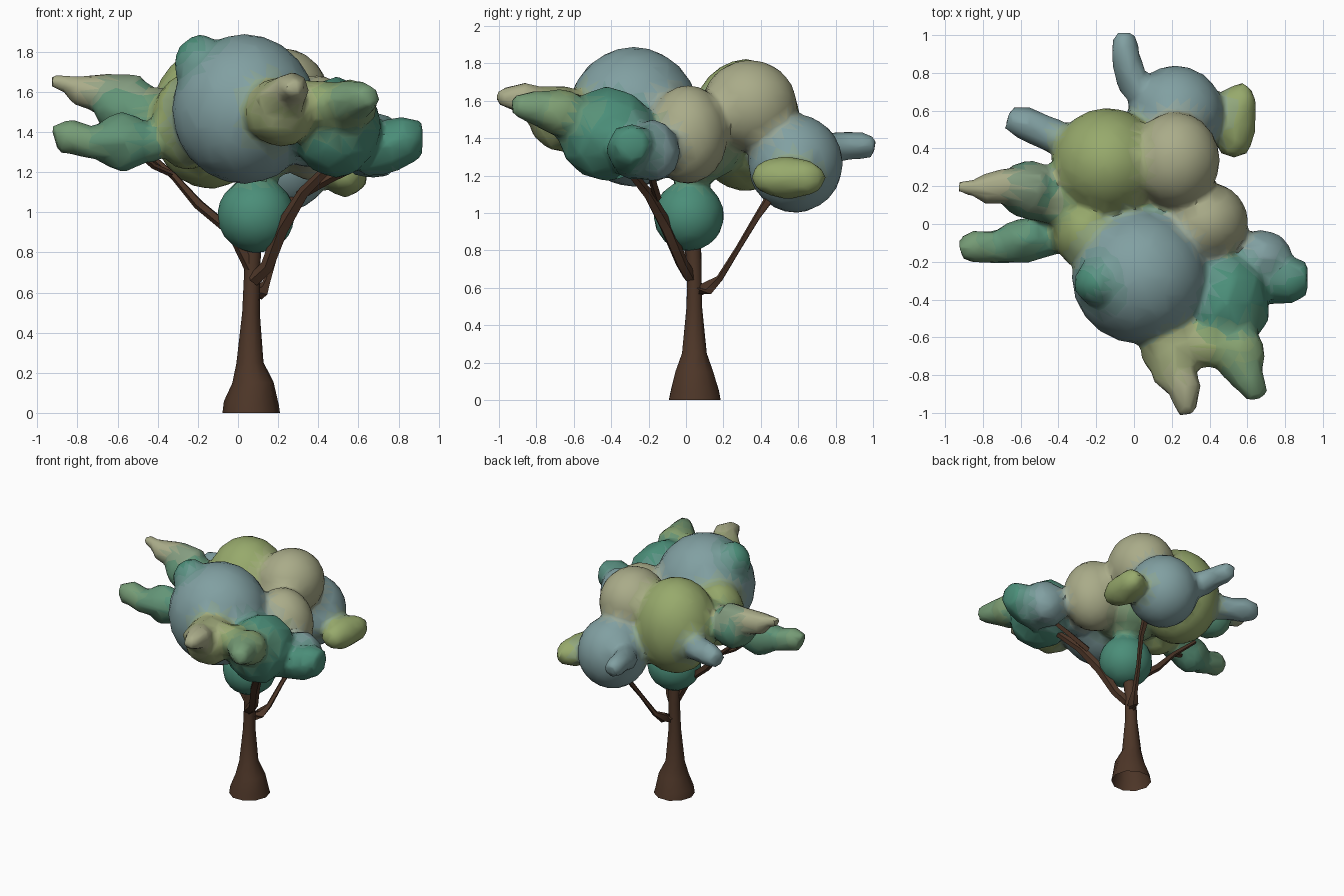
import bpy, bmesh, math, random
from mathutils import Vector

random.seed(4)

COLOURS = {"blue": (0.22, 0.35, 0.36), "olive": (0.31, 0.40, 0.15), "beige": (0.40, 0.41, 0.25),
           "teal": (0.07, 0.27, 0.19), "green": (0.18, 0.33, 0.18), "bark": (0.075, 0.037, 0.021)}
leaf_bm = bmesh.new()      # every leaf lump goes in here, to be fused
seeds = []                 # (centre, radii, colour) used to colour the fused crown


def material(name, rgb):
    m = bpy.data.materials.get(name) or bpy.data.materials.new(name)
    m.diffuse_color = (*rgb, 1)
    return m


def finish(me, name, angle):
    ob = bpy.data.objects.new(name, me)
    bpy.context.collection.objects.link(ob)
    bpy.context.view_layer.objects.active = ob
    ob.select_set(True)
    bpy.ops.object.shade_smooth_by_angle(angle=math.radians(angle))
    ob.select_set(False)
    return ob


def blob(colour, c, r, jitter=0.0):
    """Leaf ball: even when large, uneven when jitter is given."""
    out = bmesh.ops.create_icosphere(leaf_bm, subdivisions=2 if jitter else 3, radius=1)
    for v in out["verts"]:
        k = 1 + random.uniform(-jitter, jitter)
        v.co = Vector(c) + Vector([v.co[i] * r[i] * k for i in range(3)])
    seeds.append((Vector(c), r, colour))


def tube(bm, path, sides=8, jitter=0.0, bottom=True):
    """Tapered tube through (x, y, z, radius) points."""
    pts = [Vector(p[:3]) for p in path]
    rings, faces = [], []
    for i, p in enumerate(pts):
        d = (pts[min(i + 1, len(pts) - 1)] - pts[max(i - 1, 0)]).normalized()
        u = d.cross(Vector((0, 1, 0)) if abs(d.y) < 0.8 else Vector((1, 0, 0))).normalized()
        w = d.cross(u)
        ring = []
        for s in range(sides):
            a = 2 * math.pi * s / sides
            r = path[i][3] * (1 + random.uniform(-jitter, jitter))
            ring.append(bm.verts.new(p + (u * math.cos(a) + w * math.sin(a)) * r))
        rings.append(ring)
    for a, b in zip(rings, rings[1:]):
        for s in range(sides):
            t = (s + 1) % sides
            faces.append(bm.faces.new((a[s], a[t], b[t], b[s])))
    if bottom:
        faces.append(bm.faces.new(rings[0]))
    faces.append(bm.faces.new(rings[-1]))
    bmesh.ops.recalc_face_normals(bm, faces=faces)


def tip(colour, path):
    tube(leaf_bm, path, 8, 0.1)
    seeds.extend((Vector(p[:3]), (p[3],) * 3, colour) for p in path)


def wood(name, path, sides=5, jitter=0.15, bottom=True):
    bm = bmesh.new()
    tube(bm, path, sides, jitter, bottom)
    me = bpy.data.meshes.new(name)
    bm.to_mesh(me)
    me.materials.append(material("bark", COLOURS["bark"]))
    finish(me, name, 60)


# Trunk with a flared, open foot
wood("trunk", [(0.065, 0.045, 0, 0.145), (0.065, 0.045, 0.05, 0.135),
     (0.075, 0.045, 0.15, 0.105), (0.06, 0.045, 0.25, 0.068), (0.065, 0.045, 0.5, 0.044),
     (0.07, 0.045, 0.7, 0.04), (0.075, 0.03, 0.95, 0.05)], 10, 0.03, False)

# Branches
wood("back_branch", [(0.07, 0.05, 0.58, 0.035), (0.11, 0.12, 0.6, 0.035),
     (0.14, 0.18, 0.65, 0.02), (0.19, 0.28, 0.81, 0.016), (0.25, 0.38, 0.98, 0.02),
     (0.27, 0.46, 1.1, 0.03)])
wood("left_branch", [(0.06, 0.03, 0.72, 0.03), (-0.03, 0.0, 0.9, 0.03),
     (-0.2, 0.02, 1.04, 0.028), (-0.32, 0.05, 1.18, 0.018), (-0.5, 0.08, 1.34, 0.015)])
wood("left_twig", [(-0.33, 0.04, 1.19, 0.014), (-0.42, 0.0, 1.23, 0.016),
     (-0.5, -0.06, 1.3, 0.015)], 4)
wood("right_branch", [(0.08, 0.02, 0.66, 0.035), (0.15, -0.02, 0.73, 0.035),
     (0.22, -0.1, 0.92, 0.035), (0.33, -0.2, 1.1, 0.028), (0.48, -0.32, 1.25, 0.022)])
wood("right_twig", [(0.3, -0.15, 1.08, 0.022), (0.46, -0.18, 1.17, 0.02),
     (0.64, -0.2, 1.25, 0.018)], 4)

# Main leaf balls
blob("blue", (0.03, -0.28, 1.515), (0.36, 0.355, 0.375))
blob("olive", (-0.14, 0.32, 1.47), (0.295, 0.295, 0.355))
blob("beige", (0.22, 0.34, 1.575), (0.235, 0.255, 0.245))
blob("beige", (0.38, 0.01, 1.42), (0.225, 0.215, 0.265))
blob("blue", (0.22, 0.585, 1.265), (0.255, 0.255, 0.265))
blob("teal", (0.09, 0.015, 0.985), (0.195, 0.19, 0.19))
blob("olive", (-0.25, -0.04, 1.45), (0.18, 0.2, 0.24))
blob("green", (0.1, 0.05, 1.36), (0.26, 0.26, 0.2))

# Uneven clumps
blob("teal", (0.49, -0.42, 1.42), (0.23, 0.27, 0.25), 0.05)
blob("olive", (0.21, -0.65, 1.5), (0.18, 0.2, 0.18), 0.05)
blob("blue", (0.67, -0.18, 1.33), (0.17, 0.15, 0.17), 0.06)
blob("blue", (0.34, -0.2, 1.4), (0.18, 0.15, 0.18), 0.06)
blob("teal", (-0.19, -0.31, 1.74), (0.13, 0.13, 0.15), 0.04)
blob("teal", (-0.55, 0.18, 1.51), (0.17, 0.16, 0.16), 0.07)
blob("teal", (-0.57, -0.08, 1.35), (0.18, 0.115, 0.15), 0.07)
blob("green", (0.56, -0.68, 1.54), (0.14, 0.16, 0.13), 0.08)
blob("olive", (0.53, 0.54, 1.19), (0.12, 0.2, 0.115), 0.05)
blob("olive", (0.57, 0.62, 1.19), (0.08, 0.13, 0.1), 0.05)

# Knobbly tips at the ends of the crown
tip("teal", [(0.6, -0.28, 1.3, 0.13), (0.75, -0.29, 1.33, 0.135),
     (0.84, -0.29, 1.37, 0.12), (0.92, -0.29, 1.37, 0.09)])
tip("beige", [(-0.5, 0.18, 1.57, 0.12), (-0.68, 0.2, 1.6, 0.1),
     (-0.8, 0.19, 1.61, 0.08), (-0.85, 0.19, 1.64, 0.045), (-0.93, 0.2, 1.66, 0.035)])
tip("green", [(-0.4, -0.06, 1.35, 0.1), (-0.6, -0.1, 1.36, 0.11),
     (-0.74, -0.12, 1.35, 0.09), (-0.84, -0.12, 1.38, 0.09), (-0.91, -0.13, 1.36, 0.07)])
tip("green", [(-0.25, 0.1, 1.45, 0.14), (-0.42, 0.13, 1.5, 0.13), (-0.58, 0.16, 1.5, 0.13)])
tip("blue", [(-0.35, 0.44, 1.42, 0.1), (-0.48, 0.49, 1.42, 0.09),
     (-0.58, 0.53, 1.43, 0.09), (-0.67, 0.56, 1.43, 0.06)])
tip("blue", [(0.08, 0.66, 1.3, 0.1), (-0.01, 0.76, 1.34, 0.085),
     (-0.04, 0.86, 1.36, 0.08), (-0.05, 0.93, 1.36, 0.075), (-0.05, 1.01, 1.35, 0.055)])
tip("beige", [(0.22, -0.66, 1.54, 0.15), (0.22, -0.8, 1.57, 0.12),
     (0.27, -0.88, 1.62, 0.085), (0.28, -1.01, 1.62, 0.045)])
tip("green", [(0.52, -0.62, 1.51, 0.13), (0.56, -0.74, 1.55, 0.12),
     (0.61, -0.82, 1.56, 0.09), (0.66, -0.92, 1.58, 0.055)])
tip("olive", [(0.28, -0.64, 1.53, 0.13), (0.42, -0.65, 1.54, 0.12), (0.55, -0.67, 1.54, 0.1)])

# Fuse the lumps into one faceted crown
raw = bpy.data.meshes.new("leaf_lumps")
leaf_bm.to_mesh(raw)
crown = finish(raw, "leaf_crown", 45)
crown.modifiers.clear()
rem = crown.modifiers.new("fuse", "REMESH")
rem.mode, rem.voxel_size = "VOXEL", 0.022
smo = crown.modifiers.new("soften", "SMOOTH")
smo.factor, smo.iterations = 0.5, 4
crown.modifiers.new("facet", "DECIMATE").ratio = 0.12
fused = bpy.data.meshes.new_from_object(crown.evaluated_get(bpy.context.evaluated_depsgraph_get()))
bpy.data.objects.remove(crown)
fused.materials.clear()

# Colour each face from its nearest lump, mixing where two lumps meet
slots = {}
for f in fused.polygons:
    best = {}
    for c, r, col in seeds:
        d = f.center - c
        k = math.sqrt(sum((d[i] / r[i]) ** 2 for i in range(3)))
        dist = abs(k - 1) * min(r)
        best[col] = min(dist, best.get(col, 9))
    (a, da), (b, db) = sorted(best.items(), key=lambda e: e[1])[:2]
    w = round(max(0.0, 0.5 - (db - da) * 8) * 4) / 4
    key = (a, b, w) if w else (a, a, 0)
    if key not in slots:
        rgb = [p * (1 - w) + q * w for p, q in zip(COLOURS[a], COLOURS[b])]
        slots[key] = len(slots)
        fused.materials.append(material(f"{a}_{b}_leaf_{int(w * 100)}", rgb))
    f.material_index = slots[key]
finish(fused, "leaf_crown", 50)
